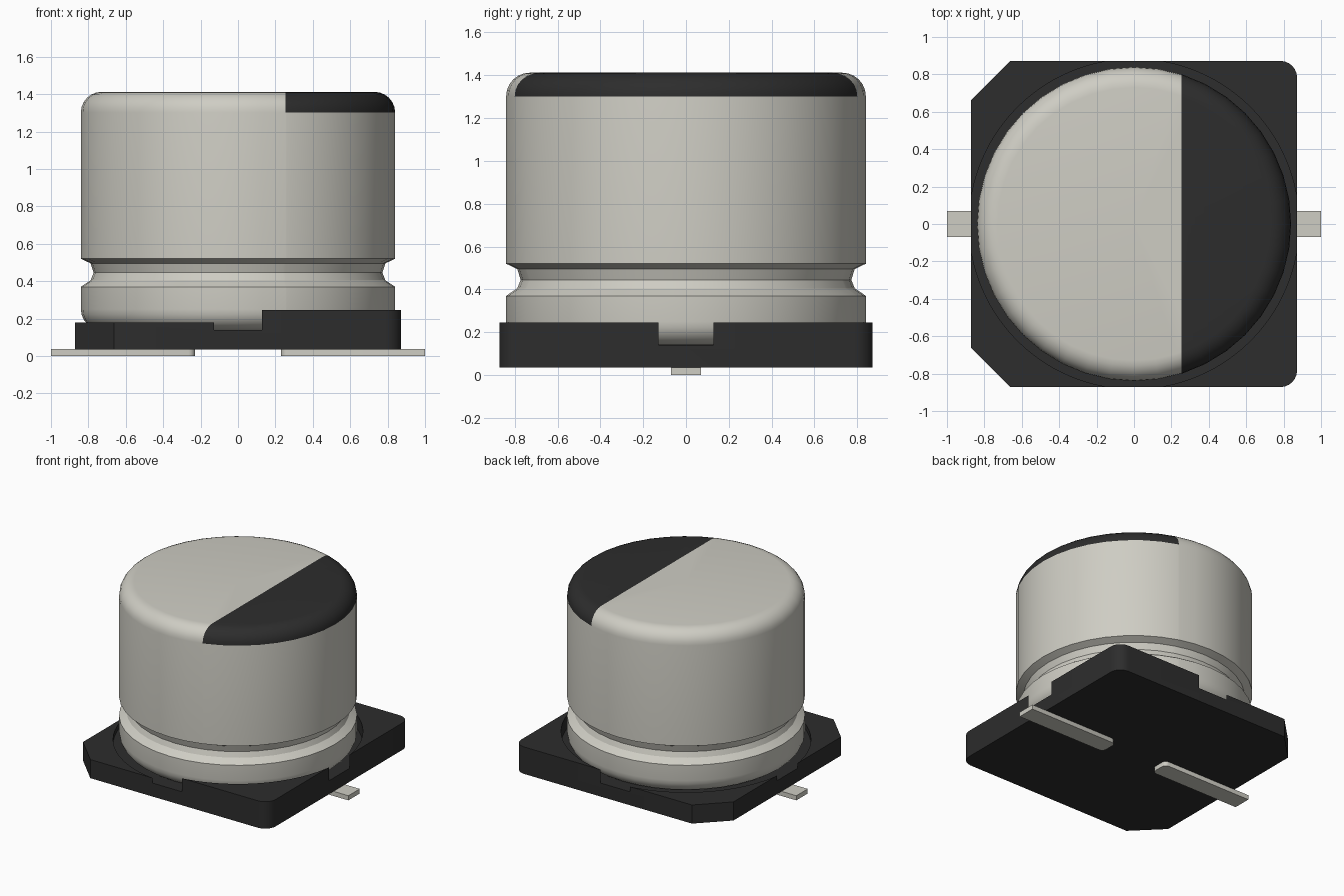
import bpy, bmesh, math
from mathutils import Vector

cube = bpy.data.objects.get("Cube")
if cube:
    bpy.data.objects.remove(cube, do_unlink=True)


def material(name, color):
    m = bpy.data.materials.new(name)
    m.use_nodes = True
    rgba = (*color, 1)
    m.diffuse_color = rgba
    m.node_tree.nodes["Principled BSDF"].inputs["Base Color"].default_value = rgba
    return m


METAL = material("brushed metal", (0.62, 0.61, 0.55))
BLACK = material("black plastic", (0.026, 0.026, 0.026))


def make_object(name, bm, *mats):
    bmesh.ops.recalc_face_normals(bm, faces=bm.faces)
    mesh = bpy.data.meshes.new(name)
    bm.to_mesh(mesh)
    bm.free()
    for m in mats:
        mesh.materials.append(m)
    ob = bpy.data.objects.new(name, mesh)
    bpy.context.collection.objects.link(ob)
    return ob


def smooth(ob, angle):
    bpy.ops.object.select_all(action="DESELECT")
    ob.select_set(True)
    bpy.context.view_layer.objects.active = ob
    bpy.ops.object.shade_smooth_by_angle(angle=math.radians(angle))


def arc(cx, cy, r, start, end, steps):
    angles = [math.radians(start + (end - start) * i / steps) for i in range(steps + 1)]
    return [(cx + r * math.cos(a), cy + r * math.sin(a)) for a in angles]


def prism(bm, outline, z0, z1):
    face = bm.faces.new([bm.verts.new((x, y, z0)) for x, y in outline])
    moved = bmesh.ops.extrude_face_region(bm, geom=[face])["geom"]
    verts = [v for v in moved if isinstance(v, bmesh.types.BMVert)]
    bmesh.ops.translate(bm, verts=verts, vec=(0, 0, z1 - z0))


def cut(ob, cutter):
    cutter.hide_render = True
    mod = ob.modifiers.new("cut", "BOOLEAN")
    mod.operation, mod.solver, mod.object = "DIFFERENCE", "EXACT", cutter
    bpy.context.view_layer.update()
    mesh = bpy.data.meshes.new_from_object(
        ob.evaluated_get(bpy.context.evaluated_depsgraph_get()))
    ob.modifiers.clear()
    ob.data = mesh
    bpy.data.objects.remove(cutter, do_unlink=True)


# Base: square with two clipped and two rounded corners
H, CLIP, ROUND = 0.872, 0.21, 0.09
FLOOR, LOW, HIGH = 0.14, 0.18, 0.245
bm = bmesh.new()
prism(bm, [(-H + CLIP, H), (-H, H - CLIP), (-H, CLIP - H), (CLIP - H, -H)]
      + arc(H - ROUND, ROUND - H, ROUND, -90, 0, 6)
      + arc(H - ROUND, H - ROUND, ROUND, 0, 90, 6), 0.035, HIGH)
base = make_object("base", bm, BLACK)

# Lower the clipped half of the base
bm = bmesh.new()
prism(bm, [(-1, -1), (0, -1), (0, 1), (-1, 1)], LOW, 0.4)
cut(base, make_object("step_cutter", bm, BLACK))

# Round seat, which breaks through the middle of each side
bm = bmesh.new()
prism(bm, arc(0, 0, 0.882, 0, 355, 71), FLOOR, 0.4)
cut(base, make_object("seat_cutter", bm, BLACK))
smooth(base, 30)

# Can: turned profile with rounded ends and a rolled groove
R, TOP, FILLET = 0.84, 1.412, 0.11
profile = [(0, FLOOR)] + arc(R - FILLET, FLOOR + FILLET, FILLET, -90, 0, 6)
profile += [(R, 0.37), (0.788, 0.405), (0.772, 0.445), (0.788, 0.495), (R, 0.52)]
profile += arc(R - FILLET, TOP - FILLET, FILLET, 0, 90, 6) + [(0, TOP)]
bm = bmesh.new()
points = [bm.verts.new((r, 0, z)) for r, z in profile]
edges = [bm.edges.new(pair) for pair in zip(points, points[1:])]
bmesh.ops.spin(bm, geom=points + edges, cent=(0, 0, 0), axis=(0, 0, 1),
               angle=math.tau, steps=40, use_merge=True)
bmesh.ops.remove_doubles(bm, verts=bm.verts, dist=0.0005)

# Polarity mark: cut the rounded top across and colour one side
MARK_X = 0.255
bmesh.ops.bisect_plane(bm, geom=bm.verts[:] + bm.edges[:] + bm.faces[:],
                       plane_co=(MARK_X, 0, 0), plane_no=(1, 0, 0))
for f in bm.faces:
    c = f.calc_center_median()
    f.material_index = int(c.x > MARK_X and c.z > TOP - FILLET)
can = make_object("can", bm, METAL, BLACK)
smooth(can, 30)

# Leads: flat strips with rounded inner ends
W, C = 0.07, 0.035
for name, side in (("left_lead", 1), ("right_lead", -1)):
    outline = [(1, -W), (1, W)] + arc(0.23 + C, W - C, C, 90, 180, 4) \
        + arc(0.23 + C, C - W, C, 180, 270, 4)
    bm = bmesh.new()
    prism(bm, [(side * x, y) for x, y in outline], 0, 0.036)
    smooth(make_object(name, bm, METAL), 30)
